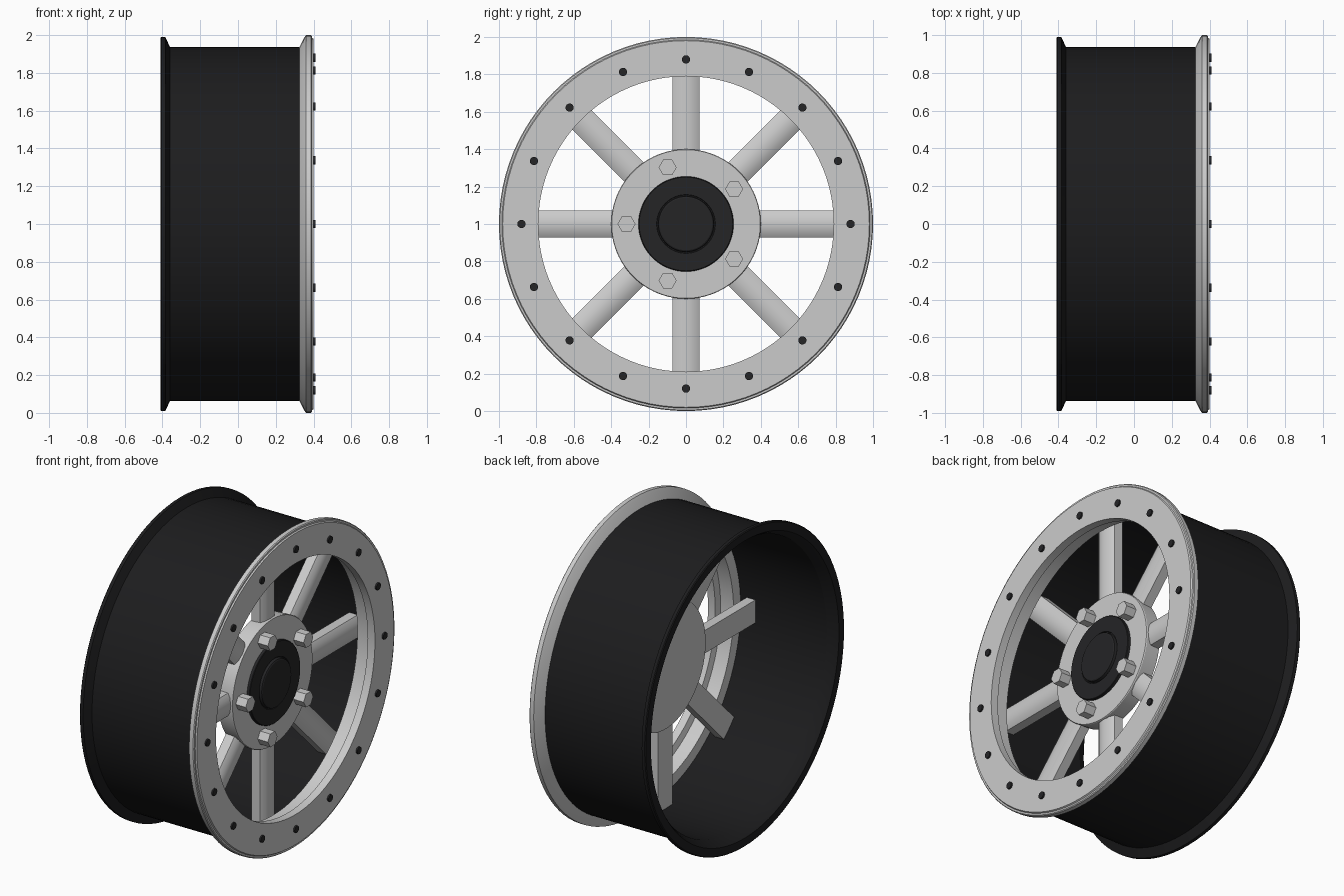
import bpy, bmesh
from math import pi, cos, sin, radians
from mathutils import Matrix, Vector

if "Cube" in bpy.data.objects:
    bpy.data.objects.remove(bpy.data.objects["Cube"])

CENTRE = Vector((0, 0, 1))


def material(name, c):
    m = bpy.data.materials.new(name)
    m.diffuse_color = (c, c, c * 1.08, 1)
    m.use_nodes = True
    m.node_tree.nodes["Principled BSDF"].inputs["Base Color"].default_value = m.diffuse_color
    return m


BLACK = material("black_paint", 0.012)
DARK = material("dark_plastic", 0.018)


def finish(name, bm, mat=None, smooth=True):
    bmesh.ops.recalc_face_normals(bm, faces=bm.faces)
    me = bpy.data.meshes.new(name)
    bm.to_mesh(me)
    bm.free()
    ob = bpy.data.objects.new(name, me)
    bpy.context.collection.objects.link(ob)
    ob.location = CENTRE
    if mat:
        me.materials.append(mat)
    if smooth:
        bpy.ops.object.select_all(action='DESELECT')
        ob.select_set(True)
        bpy.context.view_layer.objects.active = ob
        bpy.ops.object.shade_smooth_by_angle(angle=radians(25))
    return ob


def lathe(name, profile, mat=None, closed=True, n=96):
    """Revolve (x, radius) points about the x axle."""
    bm = bmesh.new()
    rings = []
    for x, r in profile:
        if r == 0:
            rings.append([bm.verts.new((x, 0, 0))] * n)
        else:
            rings.append([bm.verts.new((x, r * cos(2 * pi * i / n), r * sin(2 * pi * i / n)))
                          for i in range(n)])
    pairs = list(zip(rings, rings[1:] + rings[:1])) if closed else list(zip(rings, rings[1:]))
    for a, b in pairs:
        for i in range(n):
            j = (i + 1) % n
            vs = list(dict.fromkeys((a[i], a[j], b[j], b[i])))
            bm.faces.new(vs)
    return finish(name, bm, mat)


def prism(name, section, direction, base, mat=None, angle=0, smooth=True):
    """Extrude a 3D section along a vector, then turn it about the axle."""
    bm = bmesh.new()
    f = bm.faces.new([bm.verts.new(Vector(p) + Vector(base)) for p in section])
    out = bmesh.ops.extrude_face_region(bm, geom=[f], use_keep_orig=True)
    vs = [v for v in out["geom"] if isinstance(v, bmesh.types.BMVert)]
    bmesh.ops.translate(bm, verts=vs, vec=Vector(direction))
    bmesh.ops.rotate(bm, verts=bm.verts, matrix=Matrix.Rotation(angle, 3, 'X'))
    return finish(name, bm, mat, smooth)


def polygon(n, r):
    return [(0, r * cos(2 * pi * i / n), r * sin(2 * pi * i / n)) for i in range(n)]


# Black barrel with flared back lip
lathe("barrel", [(-.41, .935), (-.41, .985), (-.405, .99), (-.385, .99), (-.36, .937),
                 (.328, .937), (.328, .90), (-.35, .90), (-.39, .92)], BLACK)

# Silver outer ring with stepped inner wall
lathe("outer_ring", [(.40, .79), (.40, .98), (.392, .985), (.392, .995), (.387, 1.0),
                     (.36, 1.0), (.35, .985), (.325, .937), (.325, .902), (.25, .902),
                     (.25, .83), (.34, .83), (.35, .79)])

# Small studs around the ring
for k in range(16):
    a = 2 * pi * k / 16
    prism("ring_stud", polygon(16, .022), (.02, 0, 0),
          (.39, .88 * cos(a), .88 * sin(a)), DARK)

# Hub disc and dark centre cap
lathe("hub", [(.14, 0), (.14, .395), (.235, .40), (.24, .397), (.24, 0)], closed=False)
lathe("centre_cap", [(.235, .255), (.255, .253), (.258, .25), (.258, .157), (.25, .155),
                     (.25, .15), (.268, .147), (.272, .14), (.272, 0)], DARK, closed=False)

# Eight spokes with a flat back and softly crowned front
section = [(.145, -.072, 0), (.145, .072, 0), (.205, .072, 0), (.222, .045, 0),
           (.23, 0, 0), (.222, -.045, 0), (.205, -.072, 0)]
for k in range(8):
    prism("spoke", section, (0, 0, .58), (0, 0, .33), angle=k * pi / 4)

# Five hexagonal lug nuts
for k in range(5):
    a = pi + 2 * pi * k / 5
    prism("lug_nut", polygon(6, .048), (.085, 0, 0),
          (.225, .318 * cos(a), .318 * sin(a)), smooth=False)
